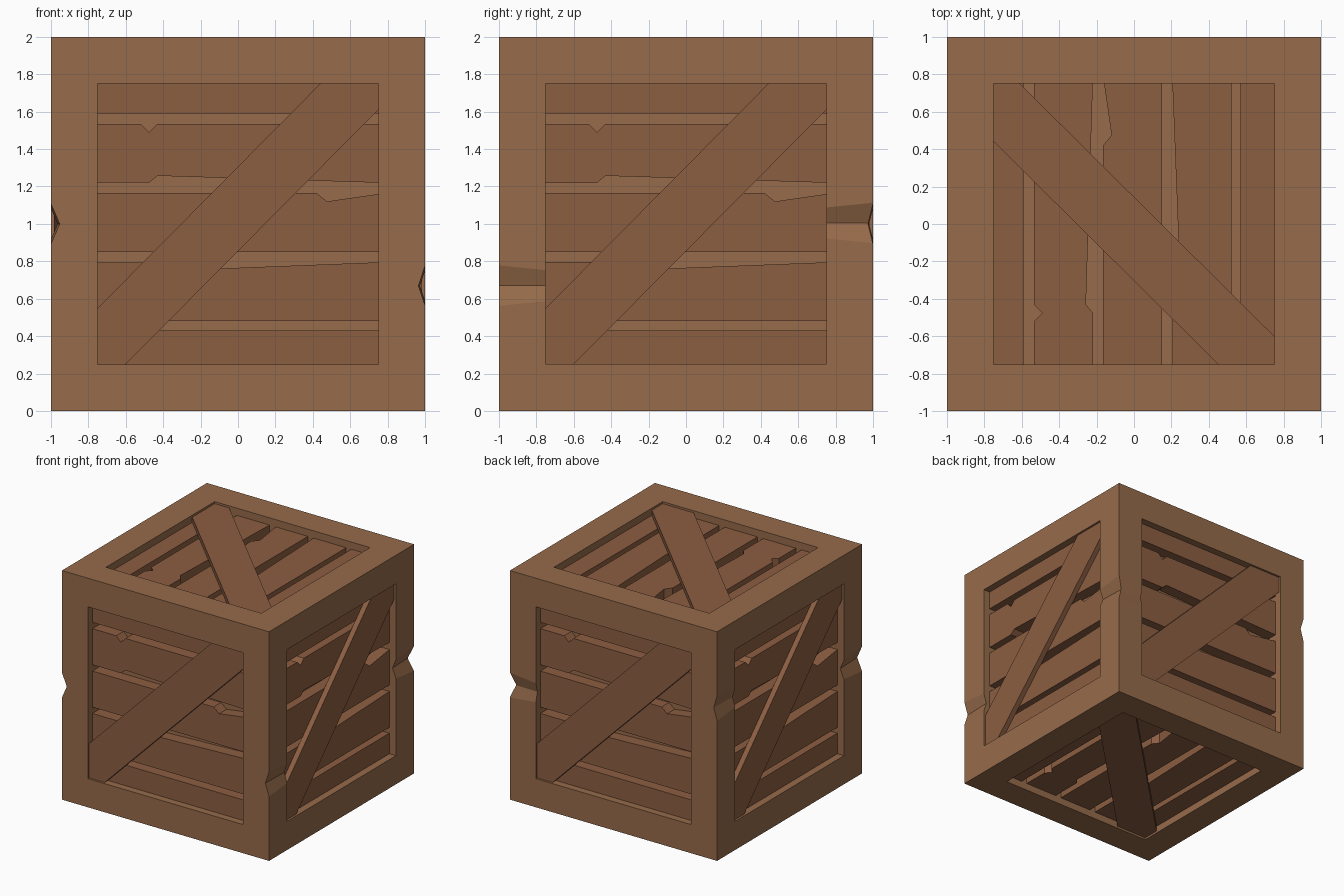
import bpy, bmesh
from mathutils import Vector

if "Cube" in bpy.data.objects:
    bpy.data.objects.remove(bpy.data.objects["Cube"])

CENTRE = Vector((0, 0, 1))
WIN, FLOOR, PLANK, BRACE = 0.75, 0.835, 0.937, 0.982   # window half size, depth levels

# Each crate side: right axis, up axis (as seen from outside)
SIDES = {
    "front": ((1, 0, 0), (0, 0, 1)),
    "right": ((0, 1, 0), (0, 0, 1)),
    "back": ((-1, 0, 0), (0, 0, 1)),
    "left": ((0, -1, 0), (0, 0, 1)),
    "top": ((0, 1, 0), (-1, 0, 0)),
    "bottom": ((0, 1, 0), (1, 0, 0)),
}


def material(name, rgb):
    m = bpy.data.materials.new(name)
    m.diffuse_color = (*rgb, 1)
    m.use_nodes = True
    m.node_tree.nodes["Principled BSDF"].inputs["Base Color"].default_value = m.diffuse_color
    return m


FRAME_MAT = material("frame_wood", (0.307, 0.147, 0.069))
PLANK_MAT = material("plank_wood", (0.262, 0.112, 0.054))


def place(side, u, v, n):
    a, b = Vector(SIDES[side][0]), Vector(SIDES[side][1])
    return CENTRE + a * u + b * v + a.cross(b) * n


def loft(bm, ring_a, ring_b):
    """Solid between two matching rings of points."""
    a = [bm.verts.new(p) for p in ring_a]
    b = [bm.verts.new(p) for p in ring_b]
    bm.faces.new(a[::-1])
    bm.faces.new(b)
    for i in range(len(a)):
        j = (i + 1) % len(a)
        bm.faces.new((a[i], a[j], b[j], b[i]))


def prism(bm, side, pts, n0, n1):
    loft(bm, [place(side, u, v, n0) for u, v in pts],
         [place(side, u, v, n1) for u, v in pts])


def finish(bm, name, mat):
    bmesh.ops.recalc_face_normals(bm, faces=bm.faces)
    me = bpy.data.meshes.new(name)
    bm.to_mesh(me)
    bm.free()
    ob = bpy.data.objects.new(name, me)
    bpy.context.collection.objects.link(ob)
    me.materials.append(mat)
    return ob


def cut(target, bm, name):
    cutter = finish(bm, name, FRAME_MAT)
    cutter.hide_render = True
    cutter.hide_set(True)
    cutter.display_type = 'WIRE'
    mod = target.modifiers.new(name, 'BOOLEAN')
    mod.operation = 'DIFFERENCE'
    mod.solver = 'EXACT'
    mod.object = cutter


# Frame: block with a square pocket in every side
bm = bmesh.new()
bmesh.ops.create_cube(bm, size=2)
bmesh.ops.translate(bm, verts=bm.verts, vec=CENTRE)
frame = finish(bm, "crate_frame", FRAME_MAT)

bm = bmesh.new()
for side in SIDES:
    prism(bm, side, [(-WIN, -WIN), (WIN, -WIN), (WIN, WIN), (-WIN, WIN)], FLOOR, 1.1)
cut(frame, bm, "window_cutter")

# Chipped V grooves across the corner posts: side, edge sign, height, depth
GROOVES = [("right", -1, -0.33, 0.036), ("left", 1, 0.0, 0.048),
           ("left", -1, 0.33, 0.032), ("right", 1, 0.005, 0.045),
           ("back", -1, 0.0, 0.028)]
for i, (side, sign, v, d) in enumerate(GROOVES):
    rings = []
    for u, half, depth in ((1.02, 0.11, d), (0.74, 0.082, d * 0.75)):
        spread = half * (depth + 0.03) / depth
        rings.append([place(side, sign * u, v, 1 - depth),
                      place(side, sign * u, v + spread, 1.03),
                      place(side, sign * u, v - spread, 1.03)])
    bm = bmesh.new()
    loft(bm, *rings)
    cut(frame, bm, f"groove_cutter_{i + 1}")

# Plank outlines: (top edge left to right, bottom edge right to left)
E = 0.76
PLANKS = [
    [(-E, E), (E, E), (E, 0.59), (-E, 0.59)],
    [(-E, 0.535), (-0.52, 0.535), (-0.475, 0.49), (-0.43, 0.535), (E, 0.535),
     (E, 0.22), (-0.43, 0.257), (-0.475, 0.22), (-E, 0.22)],
    [(-E, 0.165), (0.42, 0.165), (0.475, 0.12), (E, 0.161), (E, -0.15), (-E, -0.15)],
    [(-E, -0.205), (-0.2, -0.205), (-0.14, -0.24), (E, -0.205), (E, -0.52), (-E, -0.52)],
    [(-E, -0.57), (E, -0.57), (E, -E), (-E, -E)],
]
# Diagonal brace, trimmed to the window corners
DIAGONAL = [(-WIN, -0.45), (0.44, WIN), (WIN, WIN), (WIN, 0.61), (-0.6, -WIN), (-WIN, -WIN)]

for side in SIDES:
    bm = bmesh.new()
    for outline in PLANKS:
        prism(bm, side, outline, FLOOR - 0.01, PLANK)
    finish(bm, side + "_planks", PLANK_MAT)
    bm = bmesh.new()
    prism(bm, side, DIAGONAL, PLANK - 0.002, BRACE)
    finish(bm, side + "_brace", PLANK_MAT)
